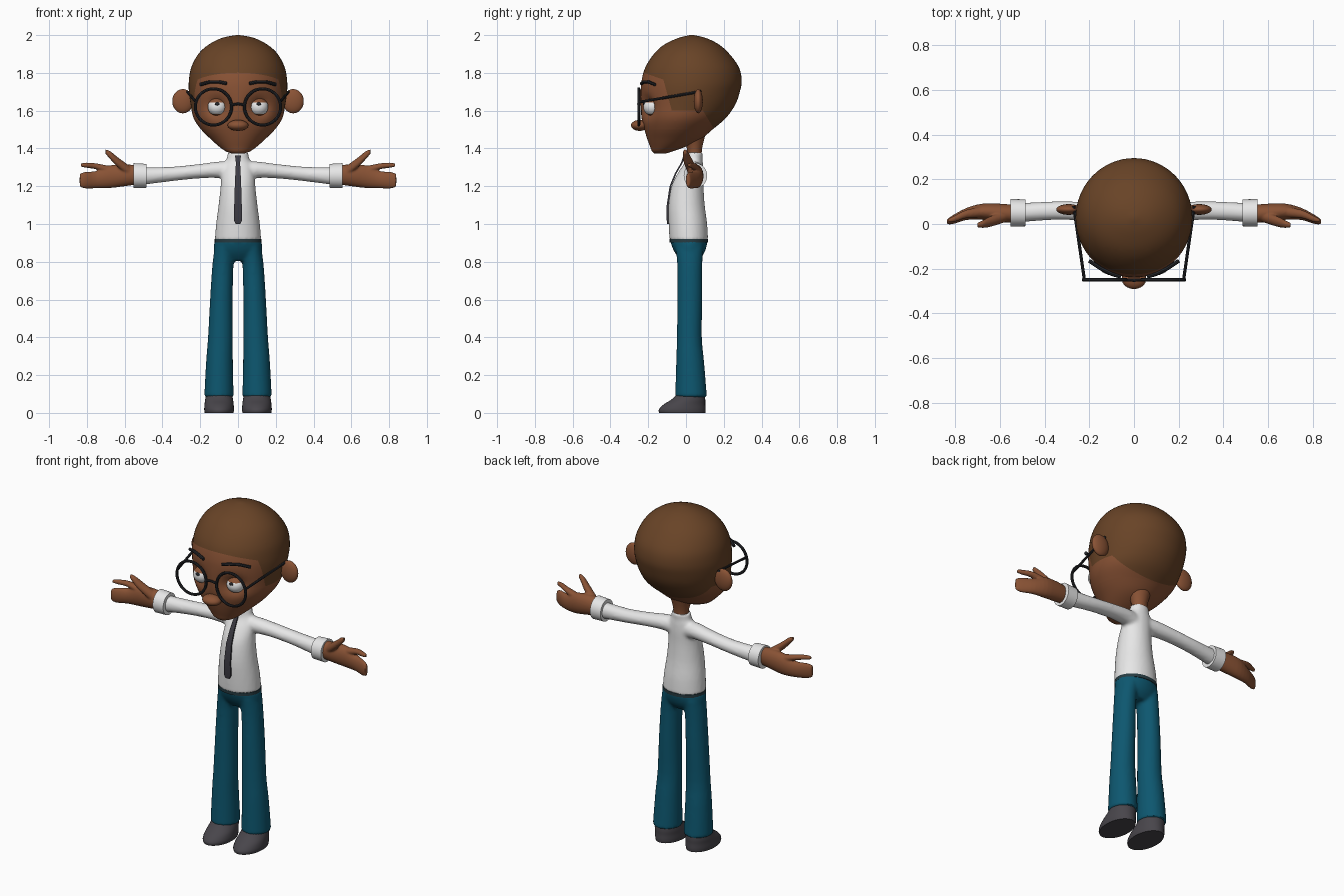
import bpy, bmesh, math
from mathutils import Vector

cube = bpy.data.objects.get("Cube")
if cube:
    bpy.data.objects.remove(cube, do_unlink=True)


def material(name, r, g, b):
    m = bpy.data.materials.new(name)
    m.use_nodes = True
    m.diffuse_color = (r, g, b, 1)
    m.node_tree.nodes["Principled BSDF"].inputs["Base Color"].default_value = (r, g, b, 1)
    return m


SKIN = material("brown skin", .25, .085, .035)
HAIR = material("dark brown hair", .14, .057, .02)
SHIRT = material("white cloth", .8, .8, .8)
TROUSER = material("teal cloth", .004, .095, .16)
BELT = material("dark belt", .02, .045, .055)
SHOE = material("grey shoe leather", .065, .06, .07)
TIE = material("charcoal tie", .045, .043, .055)
FRAME = material("black frame", .02, .021, .025)
EYE = material("eye white", .8, .8, .8)


def smooth_rows(rows, n):
    """Catmull-Rom resampling of section rows."""
    out = []
    for i in range(len(rows) - 1):
        p0, p1 = Vector(rows[max(i - 1, 0)]), Vector(rows[i])
        p2, p3 = Vector(rows[i + 1]), Vector(rows[min(i + 2, len(rows) - 1)])
        for k in range(n):
            t = k / n
            out.append(.5 * (2 * p1 + (p2 - p0) * t + (2 * p0 - 5 * p1 + 4 * p2 - p3) * t * t
                             + (3 * p1 - p0 - 3 * p2 + p3) * t ** 3))
    return out + [Vector(rows[-1])]


def loft(bm, rows, axis="z", side=1, n=3, seg=32):
    """Closed tube of elliptic sections: x, y, z, two radii."""
    rings = []
    for x, y, z, ra, rb in smooth_rows(rows, n):
        ring = []
        for i in range(seg):
            a = math.tau * i / seg
            u, v = ra * math.cos(a), rb * math.sin(a)
            p = (x + u, y + v, z) if axis == "z" else (x, y + u, z + v)
            ring.append(bm.verts.new((p[0] * side, p[1], p[2])))
        rings.append(ring)
    for a, b in zip(rings, rings[1:]):
        for i in range(seg):
            j = (i + 1) % seg
            bm.faces.new((a[i], a[j], b[j], b[i]))
    bm.faces.new(rings[0])
    bm.faces.new(rings[-1])


def finish(ob, *mats, angle=40):
    for m in mats:
        ob.data.materials.append(m)
    bpy.ops.object.select_all(action="DESELECT")
    ob.select_set(True)
    bpy.context.view_layer.objects.active = ob
    if ob.type == "CURVE":
        bpy.ops.object.convert(target="MESH")
        ob = bpy.context.object
    for mod in list(ob.modifiers):
        bpy.ops.object.modifier_apply(modifier=mod.name)
    bpy.ops.object.shade_smooth_by_angle(angle=math.radians(angle))
    return ob


def to_object(name, bm, *mats, fuse=0, angle=40):
    bmesh.ops.recalc_face_normals(bm, faces=bm.faces)
    me = bpy.data.meshes.new(name)
    bm.to_mesh(me)
    bm.free()
    ob = bpy.data.objects.new(name, me)
    bpy.context.collection.objects.link(ob)
    if fuse:
        r = ob.modifiers.new("fuse", "REMESH")
        r.mode, r.voxel_size = "VOXEL", fuse
        s = ob.modifiers.new("soften", "SMOOTH")
        s.factor, s.iterations = .5, 5
    return finish(ob, *mats, angle=angle)


def ball(name, loc, radii, *mats):
    bm = bmesh.new()
    bmesh.ops.create_uvsphere(bm, u_segments=32, v_segments=24, radius=1)
    bmesh.ops.scale(bm, vec=radii, verts=bm.verts)
    bmesh.ops.translate(bm, vec=loc, verts=bm.verts)
    return to_object(name, bm, *mats)


def tube(name, points, radius, mat, cyclic=False):
    cu = bpy.data.curves.new(name, "CURVE")
    cu.dimensions, cu.bevel_depth, cu.bevel_resolution = "3D", radius, 2
    cu.use_fill_caps = True
    sp = cu.splines.new("POLY")
    sp.points.add(len(points) - 1)
    for p, co in zip(sp.points, points):
        p.co = (*co, 1)
    sp.use_cyclic_u = cyclic
    ob = bpy.data.objects.new(name, cu)
    bpy.context.collection.objects.link(ob)
    return finish(ob, mat)


# Head: z, half width, front y, back y
HEAD = [(1.372, .03, -.165, -.11), (1.385, .065, -.18, -.07), (1.41, .1, -.19, 0),
        (1.45, .145, -.205, .08), (1.5, .195, -.22, .14), (1.56, .235, -.235, .21),
        (1.63, .25, -.24, .26), (1.7, .26, -.24, .285), (1.76, .26, -.235, .295),
        (1.83, .247, -.215, .28), (1.9, .21, -.17, .23), (1.95, .155, -.115, .175),
        (1.985, .085, -.04, .105), (2, .01, .02, .04)]
bm = bmesh.new()
loft(bm, [(0, (f + b) / 2, z, w, (b - f) / 2) for z, w, f, b in HEAD], n=4, seg=64)
for v in bm.verts:  # eye sockets
    if v.co.y < 0:
        d = (abs(v.co.x) - .11) ** 2 + (v.co.z - 1.62) ** 2
        v.co.y += .045 * math.exp(-d / .0025)
# Hairline in side elevation (y, z), cut into the mesh
HAIRLINE = [(-.4, 1.86), (-.12, 1.765), (-.075, 1.6), (.09, 1.6), (.15, 1.5), (.5, 1.5)]
pairs = list(zip(HAIRLINE, HAIRLINE[1:]))
for (y0, z0), (y1, z1) in pairs:
    bmesh.ops.bisect_plane(bm, geom=bm.verts[:] + bm.edges[:] + bm.faces[:],
                           plane_co=(0, y0, z0), plane_no=(0, z0 - z1, y1 - y0))
for f in bm.faces:
    c = f.calc_center_median()
    for (y0, z0), (y1, z1) in pairs:
        if y0 <= c.y < y1:
            f.material_index = int(c.z > z0 + (z1 - z0) * (c.y - y0) / (y1 - y0))
to_object("head", bm, SKIN, HAIR)
ball("nose", (0, -.245, 1.522), (.055, .046, .029), SKIN)
bm = bmesh.new()
loft(bm, [(0, .045, 1.33, .045, .038), (0, .045, 1.4, .045, .04), (0, .04, 1.5, .075, .07)])
to_object("neck", bm, SKIN)

# Shirt: torso, collar and sleeves fused
bm = bmesh.new()
loft(bm, [(0, .015, .912, .123, .102), (0, .01, 1, .116, .102), (0, .003, 1.1, .103, .096),
          (0, .008, 1.2, .092, .085), (0, .025, 1.27, .087, .068), (0, .04, 1.32, .075, .05),
          (0, .042, 1.345, .06, .045), (0, .045, 1.378, .054, .045)])
for s in (1, -1):
    loft(bm, [(.03, .04, 1.28, .045, .05), (.1, .045, 1.287, .046, .044), (.2, .055, 1.28, .043, .038),
              (.35, .06, 1.265, .041, .038), (.52, .05, 1.252, .043, .047)], "x", s)
to_object("shirt", bm, SHIRT, fuse=.009)

# Necktie
bm = bmesh.new()
strip = [(1.362, -.014, .016), (1.325, -.026, .011), (1.27, -.058, .014), (1.2, -.087, .017),
         (1.1, -.102, .02), (1.02, -.102, .022), (1, -.1, .012)]
edges = [[bm.verts.new((s * w, y, z)) for s in (-1, 1)] for z, y, w in strip]
for a, b in zip(edges, edges[1:]):
    bm.faces.new((a[0], a[1], b[1], b[0]))
ext = bmesh.ops.extrude_face_region(bm, geom=bm.faces[:])["geom"]
bmesh.ops.translate(bm, vec=(0, .009, 0), verts=[g for g in ext if isinstance(g, bmesh.types.BMVert)])
to_object("necktie", bm, TIE)

# Trousers: hips and legs fused, with a belt on top
bm = bmesh.new()
loft(bm, [(0, .015, .915, .124, .1), (0, .018, .87, .128, .088), (0, .02, .835, .12, .07),
          (0, .02, .805, .09, .045)])
for s in (1, -1):
    loft(bm, [(.068, .018, .88, .055, .075), (.08, .02, .78, .056, .066), (.088, .02, .6, .06, .066),
              (.093, .018, .4, .066, .066), (.098, .022, .27, .071, .074), (.101, .027, .083, .078, .084)],
         side=s)
to_object("trousers", bm, TROUSER, fuse=.009)
bm = bmesh.new()
loft(bm, [(0, .015, .902, .124, .101), (0, .015, .921, .124, .102)])
to_object("belt", bm, BELT)

for s, side in ((1, "left"), (-1, "right")):
    # Shoe
    bm = bmesh.new()
    loft(bm, [(.1, -.02, 0, .076, .122), (.1, -.02, .018, .079, .124), (.1, -.008, .045, .077, .11),
              (.1, .012, .07, .074, .09), (.1, .026, .1, .068, .072)], side=s)
    to_object(side + "_shoe", bm, SHOE)
    # Cuff
    bm = bmesh.new()
    loft(bm, [(.485, .05, 1.255, .06, .063), (.552, .05, 1.256, .062, .066)], "x", s)
    to_object(side + "_cuff", bm, SHIRT)
    # Hand: palm, index finger and thumb fused
    bm = bmesh.new()
    loft(bm, [(.53, .045, 1.26, .04, .05), (.6, .05, 1.258, .041, .058), (.68, .055, 1.25, .036, .06),
              (.75, .045, 1.235, .027, .046), (.81, .02, 1.232, .02, .044), (.838, .01, 1.232, .011, .034)],
         "x", s)
    loft(bm, [(.67, .055, 1.28, .025, .025), (.75, .045, 1.305, .019, .016), (.8, .025, 1.311, .015, .014),
              (.832, .015, 1.312, .009, .009)], "x", s)
    loft(bm, [(.57, .035, 1.275, .025, .03), (.64, .012, 1.33, .024, .026), (.675, 0, 1.363, .018, .022),
              (.702, -.005, 1.384, .01, .012)], "x", s)
    to_object(side + "_hand", bm, SKIN, fuse=.005)
    # Ear
    ball(side + "_ear", (s * .292, .065, 1.65), (.056, .024, .064), SKIN)
    # Eye, with lids above and below the white
    eye = ball(side + "_eye", (s * .11, -.178, 1.62), (.05, .048, .047), EYE, SKIN)
    for p in eye.data.polygons:
        p.material_index = int(not 1.583 < p.center.z < 1.646)
    ball(side + "_pupil", (s * .11, -.222, 1.636), (.013, .006, .009), FRAME)
    # Eyebrow
    tube(side + "_eyebrow", [(s * .06, -.236, 1.744), (s * .1, -.223, 1.752), (s * .15, -.198, 1.752),
                             (s * .2, -.165, 1.738)], .009, FRAME)
    # Glasses: rim and temple arm
    rim = [(s * .13 + .096 * math.cos(math.tau * i / 40), -.25, 1.62 + .096 * math.sin(math.tau * i / 40))
           for i in range(40)]
    tube(side + "_glasses_rim", rim, .008, FRAME, True)
    tube(side + "_glasses_arm", [(s * .222, -.25, 1.645), (s * .27, .08, 1.702)], .007, FRAME)
tube("glasses_bridge", [(-.036, -.25, 1.63), (0, -.252, 1.636), (.036, -.25, 1.63)], .007, FRAME)
